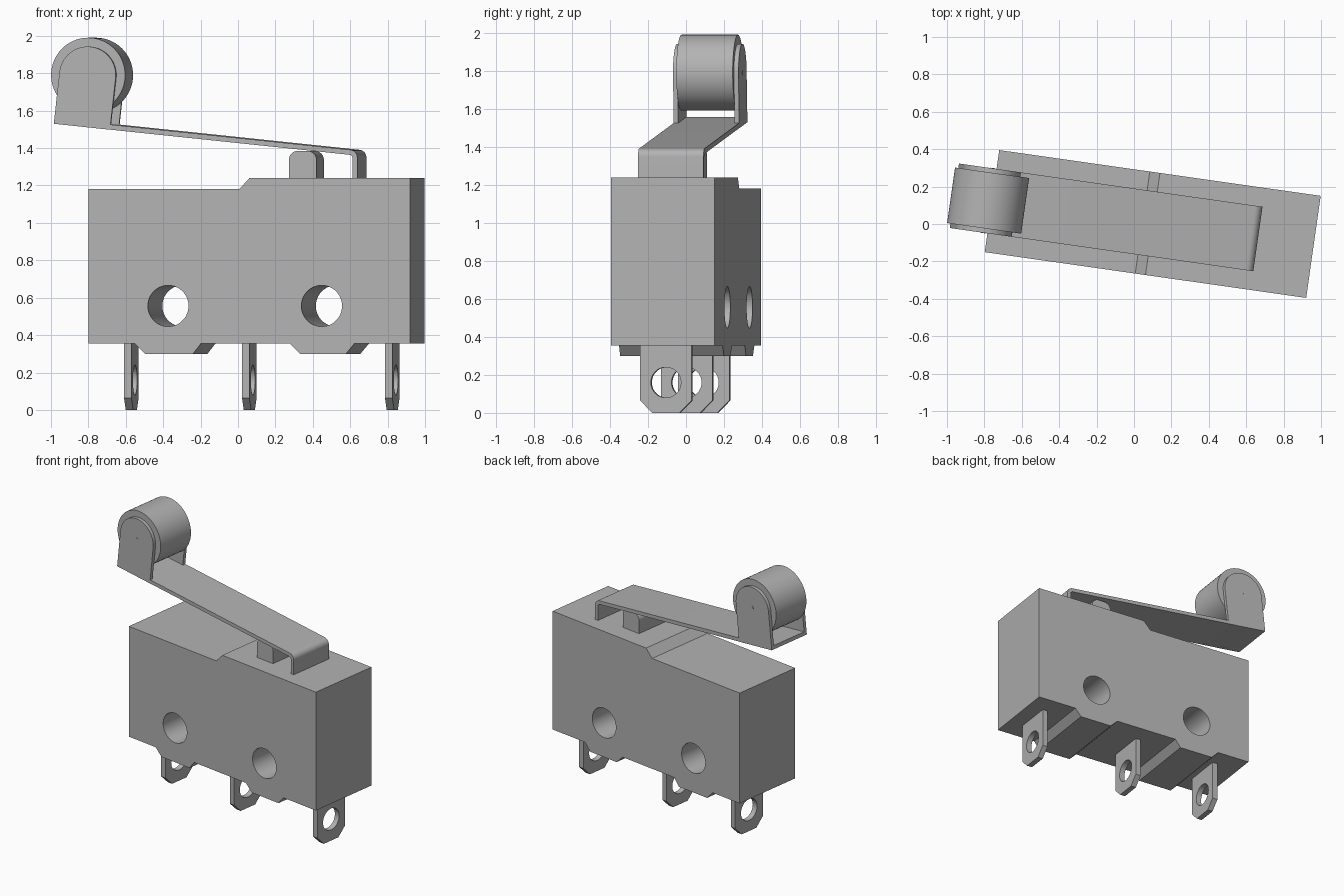
import bpy, bmesh
from math import sin, cos, radians, pi
from mathutils import Matrix, Vector

cube = bpy.data.objects.get("Cube")
if cube:
    bpy.data.objects.remove(cube, do_unlink=True)

grey = bpy.data.materials.new("neutral grey")
grey.use_nodes = True
GREY = (0.45, 0.45, 0.45, 1)
grey.diffuse_color = GREY
grey.node_tree.nodes["Principled BSDF"].inputs["Base Color"].default_value = GREY

# The whole switch is turned slightly about the vertical axis
FRAME = Matrix.Translation((0.1, 0, 0)) @ Matrix.Rotation(radians(-8.1), 4, "Z")


def arc(cx, cz, r, start, end, steps=12):
    angles = [radians(start + (end - start) * i / steps) for i in range(steps + 1)]
    return [(cx + r * cos(a), cz + r * sin(a)) for a in angles]


def circle(cx, cz, r, steps=48):
    return arc(cx, cz, r, 0, 360, steps)[:-1]


def prism(name, profile, depth, offset=(0, 0), turned=False):
    """Extrude an x-z profile along y, centred on the offset."""
    bm = bmesh.new()
    face = bm.faces.new([bm.verts.new((x, -depth / 2, z)) for x, z in profile])
    new = bmesh.ops.extrude_face_region(bm, geom=[face])["geom"]
    bmesh.ops.translate(bm, vec=Vector((0, depth, 0)),
                        verts=[v for v in new if isinstance(v, bmesh.types.BMVert)])
    bmesh.ops.recalc_face_normals(bm, faces=bm.faces)
    mesh = bpy.data.meshes.new(name)
    bm.to_mesh(mesh)
    bm.free()
    mesh.materials.append(grey)
    obj = bpy.data.objects.new(name, mesh)
    bpy.context.collection.objects.link(obj)
    obj.matrix_world = FRAME @ Matrix.Translation((*offset, 0))
    if turned:
        obj.matrix_world = obj.matrix_world @ Matrix.Rotation(pi / 2, 4, "Z")
    return obj


def select(obj):
    bpy.ops.object.select_all(action="DESELECT")
    obj.select_set(True)
    bpy.context.view_layer.objects.active = obj


def drill(obj, cutter):
    bpy.context.view_layer.update()
    mod = obj.modifiers.new("hole", "BOOLEAN")
    mod.operation = "DIFFERENCE"
    mod.solver = "EXACT"
    mod.object = cutter
    select(obj)
    bpy.ops.object.modifier_apply(modifier=mod.name)
    bpy.data.objects.remove(cutter, do_unlink=True)


def smooth(obj):
    select(obj)
    bpy.ops.object.shade_smooth_by_angle(angle=radians(30))


# Housing with stepped top, two feet and two mounting holes
housing = prism("housing", [
    (-0.868, 0.355), (-0.618, 0.355), (-0.565, 0.30), (-0.305, 0.30),
    (-0.262, 0.355), (0.218, 0.355), (0.274, 0.30), (0.521, 0.30),
    (0.567, 0.355), (0.868, 0.355), (0.868, 1.24), (0, 1.24),
    (-0.055, 1.18), (-0.868, 1.18)], 0.551)
for x in (-0.439, 0.39):
    drill(housing, prism("hole_cutter", circle(x, 0.556, 0.11), 1))
smooth(housing)

# Three terminal tabs with clipped corners and an eyelet
W, CLIP = 0.137, 0.065
tab = [(-W, 0.37), (-W, CLIP), (CLIP - W, 0), (W - CLIP, 0), (W, CLIP), (W, 0.37)]
for name, x in (("left", -0.677), ("middle", -0.04), ("right", 0.732)):
    terminal = prism(name + "_terminal", tab, 0.04, (x, 0), True)
    drill(terminal, prism("hole_cutter", circle(0, 0.16, 0.08), 0.2, (x, 0), True))
    smooth(terminal)

# Plunger with rounded top edges
smooth(prism("plunger", [(0.193, 1.22), (0.343, 1.22)]
             + arc(0.293, 1.335, 0.05, 0, 90) + arc(0.243, 1.335, 0.05, 90, 180), 0.28))

# Sloping lever bent down into the housing
smooth(prism("lever", [(-1.071, 1.53)] + arc(0.526, 1.349, 0.015, 84, 0, 6)
             + [(0.541, 1.23), (0.568, 1.23)]
             + arc(0.526, 1.349, 0.042, 0, 84) + [(-1.068, 1.557)], 0.348))

# Roller, its pin and the two cheeks that hold it
AXLE = (-0.889, 1.79)
cheek = [(-1.071, 1.53), (-0.768, 1.498)] + arc(*AXLE, 0.1525, -6, 174, 32)
for name, side in (("front", -1), ("back", 1)):
    smooth(prism(name + "_cheek", cheek, 0.024, (0, side * 0.162)))
smooth(prism("roller", circle(*AXLE, 0.2, 64), 0.3))
smooth(prism("roller_pin", circle(*AXLE, 0.012, 16), 0.352))
